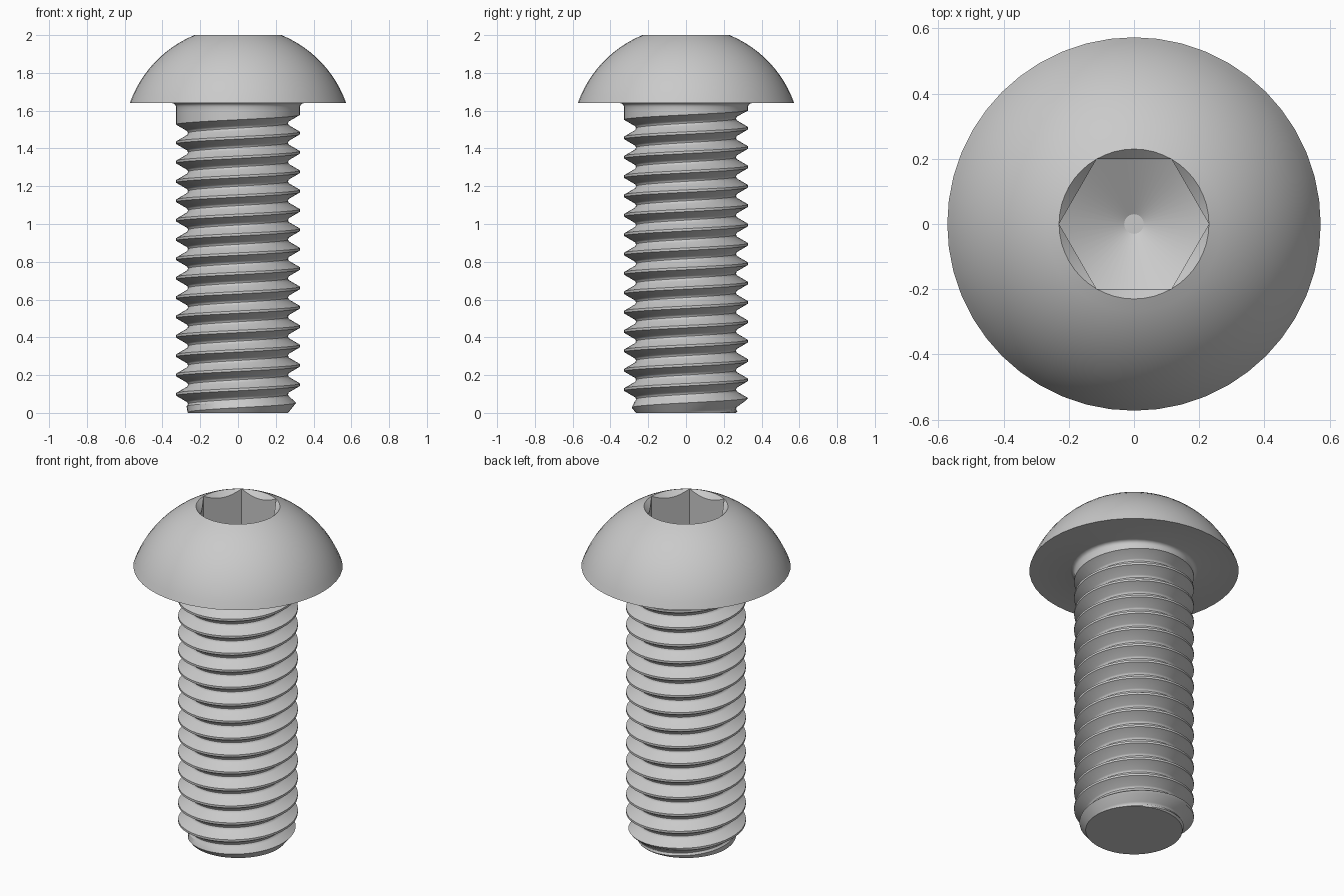
import bpy, bmesh
from math import pi, cos, sin, tan, radians, sqrt, atan2

cube = bpy.data.objects.get("Cube")
if cube:
    bpy.data.objects.remove(cube, do_unlink=True)

SEG = 48
RIM = 0.23                    # socket rim, also hexagon corner radius
HEAD_R, HEAD_Z, TOP = 0.573, 1.64, 2.0
CREST, NECK_Z, PITCH = 0.328, 1.6, 0.1025
CHAMFER_R = 0.265

steel = bpy.data.materials.new("steel_grey")
steel.use_nodes = True
steel.diffuse_color = (0.59, 0.59, 0.59, 1)
steel.node_tree.nodes["Principled BSDF"].inputs["Base Color"].default_value = (0.59, 0.59, 0.59, 1)


def add_grid(bm, rows):
    """Skin rows of points with quads."""
    verts = [[bm.verts.new(p) for p in row] for row in rows]
    for a, b in zip(verts, verts[1:]):
        for i in range(len(a) - 1):
            bm.faces.new((a[i], a[i + 1], b[i + 1], b[i]))


def polar(r, angle, z):
    return (r * cos(angle), r * sin(angle), z)


def hex_radius(angle):
    """Distance from the axis to a hexagon wall, corners on the x axis."""
    return RIM * cos(pi / 6) / cos(angle % (pi / 3) - pi / 6)


def head_column(angle):
    """Section of the head at one angle, from neck over the dome into the socket."""
    pts = [(CREST, NECK_Z), (CREST, 1.62), (0.331, 1.63), (0.338, 1.637),
           (0.348, HEAD_Z), (HEAD_R, HEAD_Z)]
    # spherical dome
    centre = (HEAD_Z + TOP) / 2 - (HEAD_R**2 - RIM**2) / (2 * (TOP - HEAD_Z))
    radius = sqrt(RIM**2 + (TOP - centre)**2)
    start, end = atan2(HEAD_Z - centre, HEAD_R), atan2(TOP - centre, RIM)
    for k in range(1, 13):
        a = start + (end - start) * k / 12
        pts.append((radius * cos(a), centre + radius * sin(a)))
    # socket: countersunk rim, hexagon wall, drilled cone floor
    h = hex_radius(angle)
    slope = tan(radians(30))
    floor = 1.648
    pts += [(h, TOP - (RIM - h)), (h, floor + h * slope),
            (0.03, floor + 0.03 * slope), (0, floor + 0.03 * slope)]
    return [polar(r, angle, z) for r, z in pts]


# Thread section over one pitch: fraction of pitch, radius
THREAD = [(0.0625, CREST), (0.375, 0.2726), (0.428, 0.2672), (0.5, 0.2652),
          (0.572, 0.2672), (0.625, 0.2726), (0.9375, CREST)]


def thread_column(angle):
    """Section of the helical thread at one angle, trimmed at both ends."""
    base = 1.533 + PITCH * (angle - pi) / (2 * pi)
    col = []
    for turn in range(-18, 4):
        # the groove runs out just below the neck
        groove_z = base + PITCH * (turn + 0.5)
        depth = min(max((1.584 - groove_z) / 0.02, 0), 1)
        for frac, r in THREAD:
            z = min(max(base + PITCH * (turn + frac), 0), NECK_Z)
            r = CREST - (CREST - r) * depth
            r = CHAMFER_R if z == 0 else min(r, CHAMFER_R + 0.8 * z)
            col.append(polar(r, angle, z))
    return col


angles = [2 * pi * i / SEG for i in range(SEG + 1)]
bm = bmesh.new()
add_grid(bm, [head_column(a) for a in angles])
add_grid(bm, [thread_column(a) for a in angles])
bmesh.ops.remove_doubles(bm, verts=bm.verts, dist=0.0003)

# flat end of the shank
bmesh.ops.holes_fill(bm, edges=[e for e in bm.edges if e.is_boundary], sides=0)
bmesh.ops.recalc_face_normals(bm, faces=bm.faces)

mesh = bpy.data.meshes.new("button_head_screw")
bm.to_mesh(mesh)
bm.free()
mesh.materials.append(steel)
screw = bpy.data.objects.new("button_head_screw", mesh)
bpy.context.collection.objects.link(screw)

bpy.ops.object.select_all(action="DESELECT")
screw.select_set(True)
bpy.context.view_layer.objects.active = screw
bpy.ops.object.shade_smooth_by_angle(angle=radians(30))
